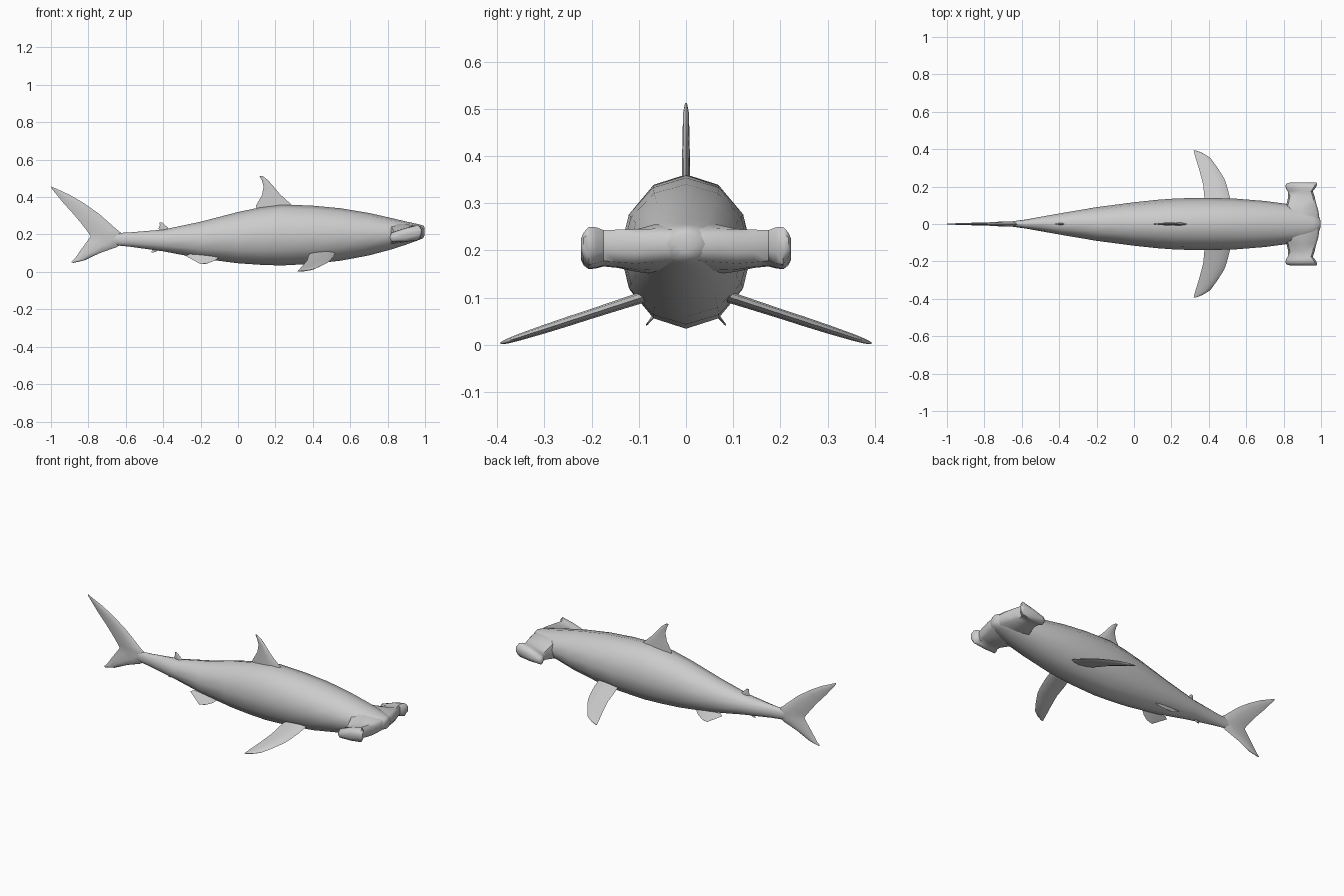
import bpy, bmesh, math
from mathutils import Vector

grey = bpy.data.materials.new("shark_grey")
grey.diffuse_color = (0.6, 0.6, 0.6, 1)


def loft(name, rings, angle=45):
    """Skin a closed surface through rings of equal point count."""
    bm = bmesh.new()
    loops = [[bm.verts.new(p) for p in ring] for ring in rings]
    n = len(loops[0])
    for a, b in zip(loops, loops[1:]):
        for i in range(n):
            j = (i + 1) % n
            bm.faces.new((a[i], a[j], b[j], b[i]))
    bm.faces.new(loops[0])
    bm.faces.new(loops[-1])
    bmesh.ops.recalc_face_normals(bm, faces=bm.faces[:])
    mesh = bpy.data.meshes.new(name)
    bm.to_mesh(mesh)
    bm.free()
    mesh.materials.append(grey)
    obj = bpy.data.objects.new(name, mesh)
    bpy.context.collection.objects.link(obj)
    bpy.ops.object.select_all(action='DESELECT')
    obj.select_set(True)
    bpy.context.view_layer.objects.active = obj
    bpy.ops.object.shade_smooth_by_angle(angle=math.radians(angle))
    return obj


def fin(name, sections, normal):
    """Lens-shaped fin from (leading point, trailing point, half thickness)."""
    normal = Vector(normal).normalized()
    lens = [(0, 0), (.12, .7), (.4, 1), (.75, .6), (1, 0), (.75, -.6), (.4, -1), (.12, -.7)]
    rings = []
    for lead, trail, t in sections:
        a, b = Vector(lead), Vector(trail)
        rings.append([a.lerp(b, f) + normal * (h * t) for f, h in lens])
    return loft(name, rings, 60)


def flat_fin(name, sections):
    """Upright fin in the middle plane; sections give x, z pairs."""
    return fin(name, [((a, 0, b), (c, 0, d), t) for a, b, c, d, t in sections], (0, 1, 0))


# Body: x, half width, bottom, top
stations = [(-.74, .006, .17, .20), (-.66, .013, .143, .207), (-.58, .024, .135, .211),
            (-.4, .056, .11, .226), (-.2, .09, .072, .268), (0, .116, .046, .32),
            (.12, .129, .038, .345), (.23, .137, .034, .361), (.4, .14, .043, .354),
            (.55, .135, .06, .34), (.7, .123, .088, .315), (.82, .107, .12, .288),
            (.9, .092, .146, .269), (.96, .07, .168, .256), (.99, .04, .18, .248),
            (.998, .015, .195, .238)]
rings = []
for x, w, lo, hi in stations:
    rings.append([(x, w * math.sin(k * math.pi / 6),
                   (lo + hi) / 2 + (hi - lo) / 2 * math.cos(k * math.pi / 6))
                  for k in range(12)])
loft("body", rings, 80)

# Hammer head: y, back x, front x, back bottom, back top, front bottom, front top
half = [(0, .79, .995, .145, .265, .18, .245), (.07, .80, .986, .15, .255, .175, .246),
        (.107, .815, .975, .155, .235, .172, .245), (.145, .825, .966, .163, .215, .175, .244),
        (.175, .822, .956, .166, .208, .178, .243), (.19, .812, .968, .162, .21, .173, .249),
        (.206, .81, .978, .16, .207, .17, .25), (.217, .816, .98, .168, .2, .185, .238),
        (.223, .84, .972, .18, .197, .2, .224)]


def head_ring(side, s):
    y, xb, xf, bb, bt, fb, ft = s
    d = xf - xb
    pts = [(xb, (bb + bt) / 2), (xb + .06 * d, bt), (xb + .5 * d, (bt + ft) / 2 + .004),
           (xf - .07 * d, ft), (xf, ft * .8 + fb * .2), (xf, ft * .3 + fb * .7),
           (xf - .08 * d, fb), (xb + .5 * d, (bb + fb) / 2 - .004), (xb + .06 * d, bb)]
    return [(x, side * y, z) for x, z in pts]


loft("hammer_head", [head_ring(-1, s) for s in reversed(half[1:])]
     + [head_ring(1, s) for s in half], 50)

# Tail fin: lead x, lead z, trail x, trail z, half thickness
flat_fin("tail_fin", [(-.996, .456, -1, .45, .002), (-.9, .412, -.935, .37, .006),
                      (-.82, .365, -.885, .315, .007), (-.74, .308, -.84, .262, .009),
                      (-.65, .228, -.80, .21, .013), (-.58, .175, -.788, .19, .013),
                      (-.65, .132, -.803, .168, .012), (-.74, .1, -.84, .118, .009),
                      (-.82, .062, -.873, .07, .006), (-.88, .048, -.892, .052, .002)])

# Fins on the middle line
flat_fin("dorsal_fin", [(.3, .335, .1, .335, .01), (.285, .36, .095, .352, .009),
                        (.225, .415, .128, .41, .008), (.185, .463, .137, .455, .007),
                        (.155, .495, .127, .49, .006), (.13, .513, .115, .512, .002)])
flat_fin("rear_dorsal_fin", [(-.36, .215, -.41, .215, .006), (-.375, .236, -.425, .232, .005),
                             (-.39, .25, -.418, .25, .004), (-.405, .264, -.42, .264, .002)])
flat_fin("anal_fin", [(-.4, .13, -.45, .13, .005), (-.43, .113, -.46, .113, .003),
                      (-.45, .104, -.464, .104, .002)])

# Paired fins
for side, label in ((1, "left"), (-1, "right")):
    # Pectoral: y, lead x, trail x, half thickness
    sections = [(.09, .52, .385, .012), (.145, .512, .376, .011), (.21, .495, .37, .01),
                (.245, .482, .361, .01), (.3, .447, .346, .009), (.355, .407, .329, .007),
                (.38, .365, .322, .005), (.393, .332, .319, .002)]
    fin(label + "_pectoral_fin",
        [((a, side * y, .095 - (y - .11) * .325), (b, side * y, .095 - (y - .11) * .325), t)
         for y, a, b, t in sections], (0, side * .31, .95))
    fin(label + "_pelvic_fin",
        [((-.1, side * .05, .08), (-.26, side * .045, .095), .004),
         ((-.125, side * .066, .06), (-.28, side * .055, .086), .003),
         ((-.16, side * .08, .046), (-.2, side * .085, .041), .002)], (0, side * .7, .7))
